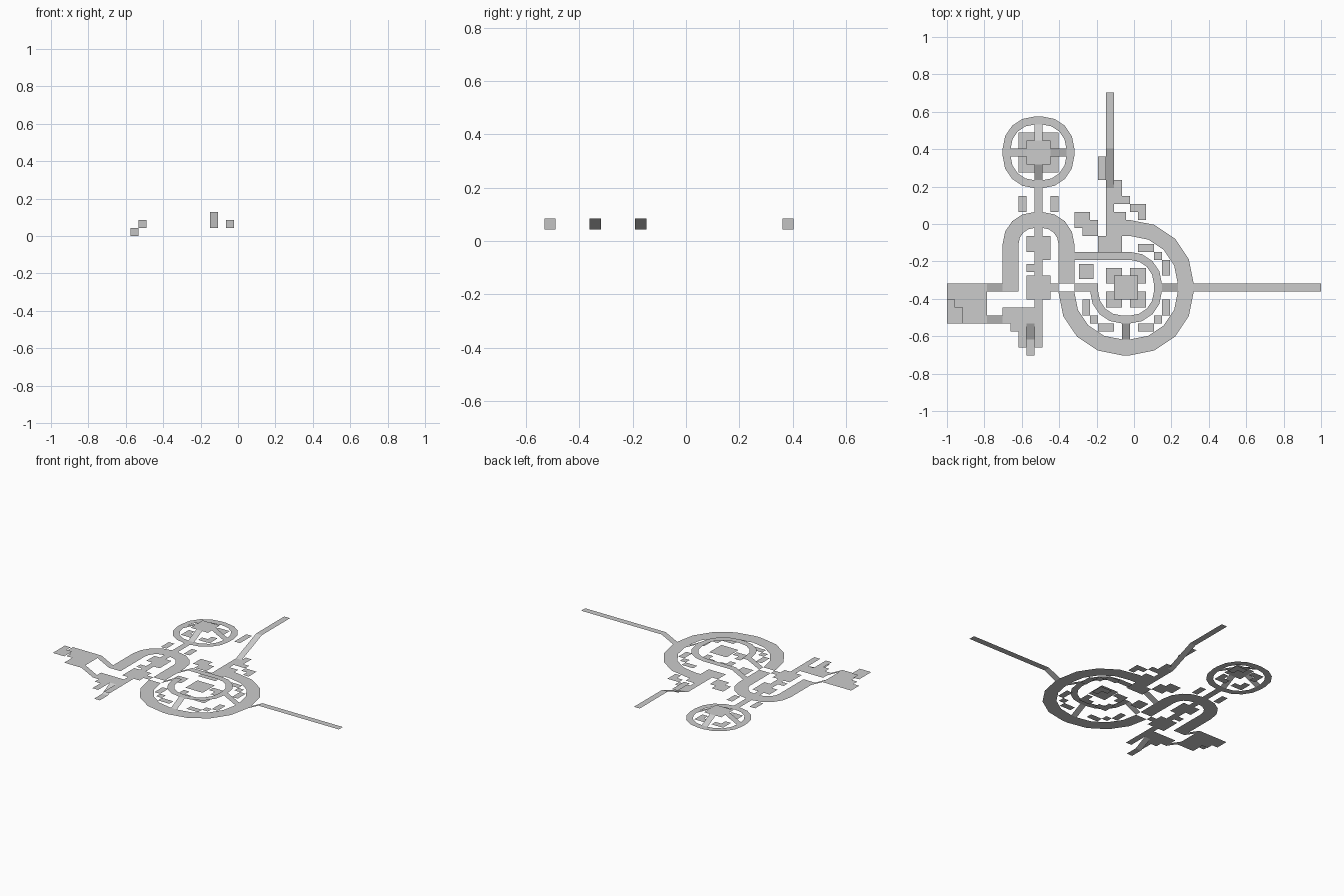
import bpy, math

if "Cube" in bpy.data.objects:
    bpy.data.objects.remove(bpy.data.objects["Cube"])

C = 2 / 47            # one floor tile
OX, OY = -1.0, -16.5 * C


def make(name, quads):
    """Build one sheet object from quads given in tile units (x, y, level)."""
    verts, faces, index = [], [], {}
    for q in quads:
        f = []
        for p in q:
            k = tuple(round(v, 4) for v in p)
            if k not in index:
                index[k] = len(verts)
                verts.append((OX + k[0] * C, OY + k[1] * C, k[2] * C))
            f.append(index[k])
        faces.append(f)
    me = bpy.data.meshes.new(name)
    me.from_pydata(verts, [], faces)
    ob = bpy.data.objects.new(name, me)
    bpy.context.collection.objects.link(ob)


def rect(x0, y0, x1, y1, z):
    return [(x0, y0, z), (x1, y0, z), (x1, y1, z), (x0, y1, z)]


def ramp_x(x0, x1, y0, z0, z1):
    return [(x0, y0, z0), (x1, y0, z1), (x1, y0 + 1, z1), (x0, y0 + 1, z0)]


def ramp_y(x0, y0, y1, z0, z1):
    return [(x0, y0, z0), (x0 + 1, y0, z0), (x0 + 1, y1, z1), (x0, y1, z1)]


def band(cx, cy, ri, ro, z, q0, q1):
    """Flat track of quarter bends q0..q1-1 joined by one-tile straights."""
    pts = []
    for q in range(q0, q1):
        m = math.radians(90 * q + 45)
        ox, oy = cx + math.copysign(.5, math.cos(m)), cy + math.copysign(.5, math.sin(m))
        for k in range(5):
            a = math.radians(90 * q + 22.5 * k)
            pts.append([(ox + (r - .5) * math.cos(a), oy + (r - .5) * math.sin(a), z)
                        for r in (ri, ro)])
    if q1 - q0 == 4:
        pts.append(pts[0])
    return [[a[0], a[1], b[1], b[0]] for a, b in zip(pts, pts[1:])]


def corners(cx, cy, z):
    """Four L-shaped corner steps around a 3x3 plaza."""
    out = []
    for sx in (-1, 1):
        for sy in (-1, 1):
            for i, j in ((2, 2), (1, 2), (2, 1)):
                x, y = cx + sx * i, cy + sy * j
                out.append(rect(x - .5, y - .5, x + .5, y + .5, z))
    return out


# Curved main track: left arch flowing into the large ring
make("main_track", [rect(7, 8, 9, 14, 1), rect(14, 9, 16, 14, 1)]
     + band(11.5, 13.5, 2.5, 4.5, 1, 0, 2)
     + band(22.5, 8.5, 6.5, 8.5, 1, -2, 1))

# Upper inner track with its straight lead-in and ramps
make("inner_track", band(22.5, 8.5, 3.5, 4.5, 2, -2, 1)
     + [rect(18, 12, 23, 13, 2), rect(18, 8, 19, 9, 2)])
make("inner_track_ramps", [ramp_x(16, 18, 12, 1, 2), ramp_x(16, 18, 8, 1, 2),
                           ramp_x(27, 29, 8, 2, 1), ramp_y(22, 2, 4, 1, 2)])

# Small round court with four ramps up to its plaza
make("small_ring", band(11.5, 25.5, 3.5, 4.5, 1, 0, 4))
make("small_ring_ramps", [ramp_y(11, 22, 24, 1, 2), ramp_y(11, 27, 29, 2, 1),
                          ramp_x(8, 10, 25, 1, 2), ramp_x(13, 15, 25, 2, 1)])
make("small_plaza", [rect(10, 24, 13, 27, 2)])
make("small_plaza_corners", corners(11.5, 25.5, 1))

# Plaza in the large ring
make("large_plaza", [rect(21, 7, 24, 10, 2)])
make("large_plaza_corners", corners(22.5, 8.5, 1))

# Central crossing and paths
make("central_crossing", [rect(10, 7, 13, 10, 1), rect(11, 10, 12, 16, 1),
                          rect(11, 18, 12, 21, 1), rect(11, 6, 12, 7, 1),
                          rect(13, 8, 14, 9, 1)])

# Long arms
make("east_arm", [ramp_x(31, 33, 8, 1, 2), rect(33, 8, 47, 9, 2)])
make("north_arm", [rect(20, 15, 21, 21, 1), ramp_y(20, 21, 26, 1, 3),
                   rect(20, 26, 21, 33, 3)])
make("north_arm_base", [rect(21, 15, 23, 17, 1), rect(21, 17, 22.5, 18, 1)])

# West platform, notched under its raised corner, and ramps
make("west_platform", [rect(0, 7, 1, 9, 2), rect(1, 6, 2, 9, 2), rect(2, 4, 5, 9, 2)])
make("west_platform_corner", [rect(0, 4, 1, 7, 3), rect(1, 4, 2, 6, 3)])
make("west_ramps", [ramp_x(5, 7, 8, 2, 1), ramp_x(5, 7, 4, 2, 1)])

# South landing with the ramp down to the lowest level
make("south_landing", [rect(7, 4, 12, 6, 1)])
make("south_ramp", [ramp_y(10, 2, 4, 0, 1), rect(10, 0, 11, 2, 0)])
make("south_ledges", [rect(8, 3, 9, 4, 1), rect(9, 1, 10, 4, 1),
                      rect(11, 1, 12, 4, 1)])

# Loose tiles beside the tracks
ring_tiles = [rect(27, 10, 28, 12, 1), rect(26, 12, 27, 13, 1), rect(24, 13, 26, 14, 1)]
for mirror in (False, True):
    for x0, y0, x1, y1 in ((27, 5, 28, 7), (26, 4, 27, 5), (24, 3, 26, 4)):
        ring_tiles.append(rect(45 - x1, y0, 45 - x0, y1, 1) if mirror
                          else rect(x0, y0, x1, y1, 1))
make("ring_tiles", ring_tiles)
make("arch_tiles", [rect(10, 13, 11, 15, 1), rect(12, 12, 13, 15, 1),
                    rect(10, 10.5, 11, 11.5, 1)])
make("path_tiles", [rect(9, 18, 10, 20, 1), rect(13, 18, 14, 20, 1)])
make("middle_tile", [rect(16.6, 9.6, 18.4, 11.5, 1)])
make("north_west_tiles", [rect(16, 16, 18, 18, 1), rect(17, 15, 19, 16, 1),
                          rect(18, 16, 19, 17, 1)])
make("north_east_tiles", [rect(21, 20, 22, 22, 1), rect(21, 19, 23, 20, 1),
                          rect(23, 18, 24, 19, 1), rect(24, 17, 25, 19, 1)])
make("north_high_tile", [rect(19, 22, 20, 25, 3)])
make("inner_entry_tiles", [rect(19, 13, 22, 15, 1)])
